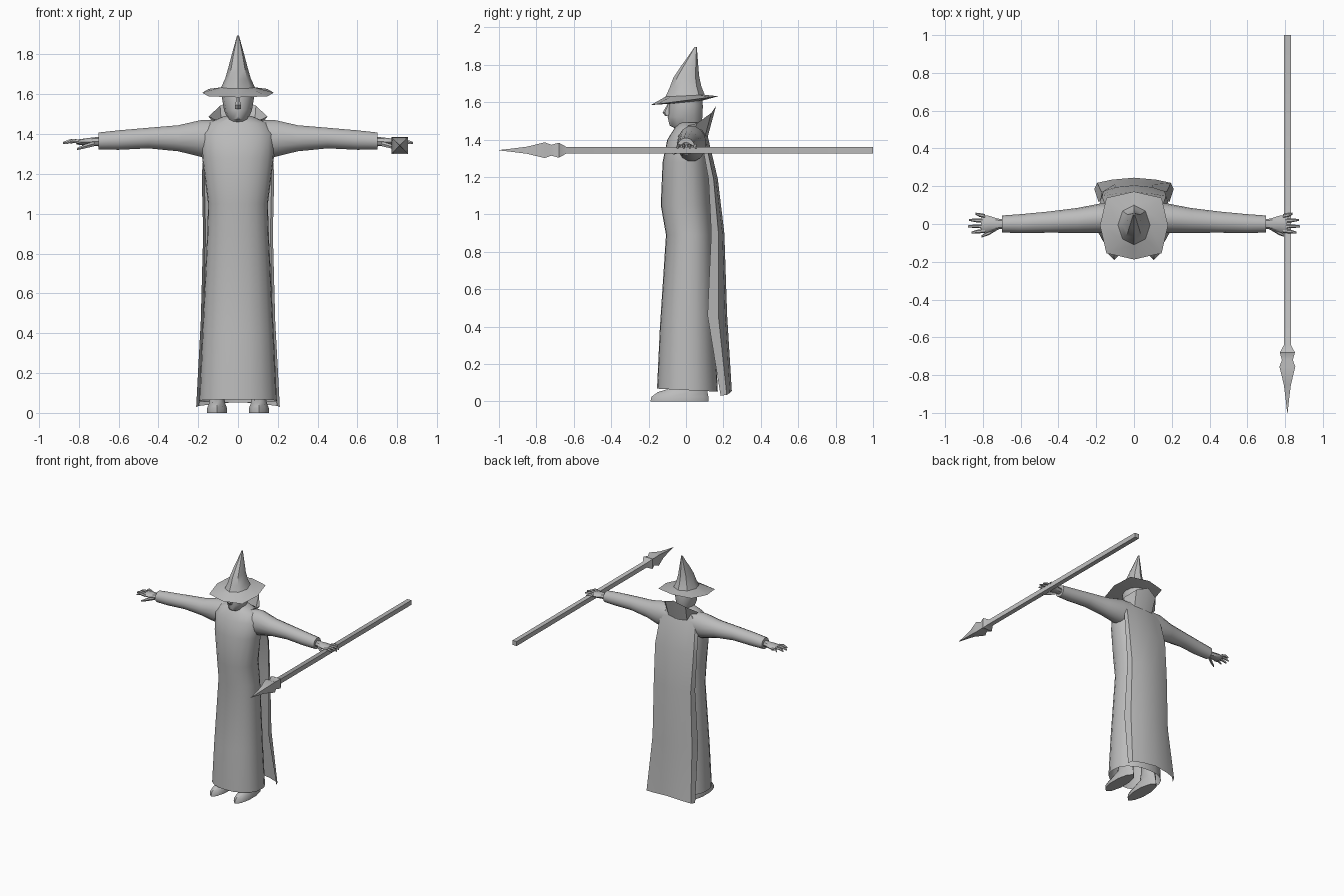
import bpy, bmesh, math

if "Cube" in bpy.data.objects:
    bpy.data.objects.remove(bpy.data.objects["Cube"])

grey = bpy.data.materials.new("plain grey")
grey.diffuse_color = (0.5, 0.5, 0.5, 1)
grey.use_nodes = True
grey.node_tree.nodes["Principled BSDF"].inputs["Base Color"].default_value = grey.diffuse_color


def build(name, rings, closed=True, cap_start=True, cap_end=True, angle=40):
    """Skin a list of equal-length point rows."""
    bm = bmesh.new()
    rows = [[bm.verts.new(p) for p in r] for r in rings]
    n = len(rows[0])
    for a, b in zip(rows, rows[1:]):
        for i in range(n if closed else n - 1):
            j = (i + 1) % n
            bm.faces.new((a[i], a[j], b[j], b[i]))
    if closed and cap_start:
        bm.faces.new(rows[0][::-1])
    if closed and cap_end:
        bm.faces.new(rows[-1])
    bmesh.ops.recalc_face_normals(bm, faces=bm.faces[:])
    me = bpy.data.meshes.new(name)
    bm.to_mesh(me)
    bm.free()
    me.materials.append(grey)
    ob = bpy.data.objects.new(name, me)
    bpy.context.collection.objects.link(ob)
    bpy.ops.object.select_all(action='DESELECT')
    ob.select_set(True)
    bpy.context.view_layer.objects.active = ob
    bpy.ops.object.shade_smooth_by_angle(angle=math.radians(angle))
    return ob


def oval(n, r1, r2, start=0.0, square=0.0):
    out = []
    for i in range(n):
        t = start + 2 * math.pi * i / n
        k = 1 + square * abs(math.sin(2 * t))
        out.append((r1 * k * math.cos(t), r2 * k * math.sin(t)))
    return out


def ring_z(z, rx, yf, yb, n=16, tilt=0, square=0):
    """Horizontal ring from front y to back y, tilted by height per y."""
    c, ry = (yf + yb) / 2, (yb - yf) / 2
    return [(x, c + y, z + tilt * y) for x, y in oval(n, rx, ry, math.pi / 2, square)]


def ring_x(x, y, z, ry, rz, n=10):
    return [(x, y + a, z + b) for a, b in oval(n, ry, rz)]


# Robe body, open at the hem
robe = [(.06, .195, -.155, .17), (.39, .18, -.14, .155), (.89, .155, -.107, .14),
        (1.05, .15, -.135, .13), (1.28, .18, -.125, .12), (1.40, .185, -.10, .11),
        (1.455, .15, -.065, .10), (1.49, .07, -.04, .075)]
build("robe", [ring_z(*r, n=20, tilt=-.05 if i == 0 else 0, square=.04)
               for i, r in enumerate(robe)], cap_start=False)

# Head, nose
head = [(1.40, .05, -.03, .06), (1.455, .045, -.05, .07), (1.475, .052, -.088, .078),
        (1.52, .07, -.098, .088), (1.58, .08, -.092, .09), (1.63, .075, -.085, .085)]
build("head", [ring_z(*r, n=12) for r in head])
build("nose", [ring_z(1.525, .016, -.11, -.08, 6), ring_z(1.545, .016, -.125, -.08, 6),
               ring_z(1.59, .008, -.098, -.08, 6)])

# Pointed hat with a bent tip
hat = [(1.60, .08, -.09, .09, .10), (1.608, .18, -.188, .172, .13), (1.634, .085, -.11, .10, .05),
       (1.68, .064, -.088, .082, .05), (1.735, .048, -.068, .07, .08),
       (1.79, .034, -.028, .066, 0), (1.84, .02, .008, .062, 0), (1.895, .005, .046, .058, 0)]
build("hat", [ring_z(z, rx, yf, yb, 8, t, .15 if i == 1 else 0)
              for i, (z, rx, yf, yb, t) in enumerate(hat)])


def mirrored_row(half):
    """Half row from outer edge to the centre, mirrored in x."""
    return [(-x, y, z) for x, y, z in half] + [p for p in half[-2::-1]]


# Cloak hanging at the back: height, half width, edge y, back y
cloak = [(1.47, .10, .06, .092), (1.41, .165, .08, .118), (1.19, .182, .12, .17),
         (.90, .175, .135, .205), (.46, .187, .115, .22), (.03, .21, .185, .245)]
rows = []
for z, w, ye, yb in cloak:
    lift = .025 if z < .1 else 0
    rows.append(mirrored_row([(w, ye, z), (w * .93, ye + .55 * (yb - ye), z + lift * .2),
                              (w * .55, yb - .01, z + lift * .6), (0, yb, z + lift)]))
build("cloak", rows, closed=False)

# Standing collar
build("collar", [
    mirrored_row([(.06, -.05, 1.42), (.11, .04, 1.44), (.08, .10, 1.41), (0, .115, 1.41)]),
    mirrored_row([(.07, -.055, 1.455), (.148, .06, 1.488), (.09, .135, 1.542), (0, .16, 1.578)]),
], closed=False, angle=20)

# Sleeves, hands, legs and shoes on both sides
sleeve = [(.08, .03, 1.385, .08, .085), (.18, .03, 1.378, .078, .096), (.30, .019, 1.379, .066, .067),
          (.45, .01, 1.380, .056, .053), (.60, .002, 1.370, .05, .05), (.70, 0, 1.365, .045, .044)]
palm = [(.67, 0, 1.363, .026, .026), (.72, 0, 1.362, .028, .022),
        (.77, 0, 1.36, .044, .018), (.81, 0, 1.36, .045, .012)]
fingers = [(.042, .055, .84), (.016, .022, .873), (-.012, -.012, .88), (-.036, -.045, .86)]
foot = [(0, .052, -.19, .12), (.025, .052, -.185, .12), (.05, .042, -.15, .115),
        (.08, .038, -.05, .11), (.14, .04, -.03, .09), (.45, .05, -.04, .09)]
for side, s in (("left", 1), ("right", -1)):
    build(side + "_sleeve", [ring_x(s * x, *r, n=14) for x, *r in sleeve])
    build(side + "_palm", [ring_x(s * x, *r, n=8) for x, *r in palm])
    for i, (y0, y1, x1) in enumerate(fingers):
        build(f"{side}_finger_{i + 1}", [
            ring_x(s * .79, y0, 1.36, .011, .011, 6),
            ring_x(s * (.8 + x1) / 2, (y0 + y1) / 2, 1.367, .010, .010, 6),
            ring_x(s * x1, y1, 1.355, .005, .006, 6)])
    build(side + "_thumb", [ring_x(s * .72, -.018, 1.352, .012, .014, 6),
                            ring_x(s * .77, -.048, 1.338, .012, .012, 6),
                            ring_x(s * .808, -.066, 1.325, .006, .006, 6)])
    build(side + "_shoe", [[(x + s * .105, y, z) for x, y, z in ring_z(*r, n=10)] for r in foot])

# Four-sided spear: y, half thickness
spear = [(1.0, .018), (-.64, .018), (-.68, .04), (-.72, .029), (-.755, .042),
         (-.85, .019), (-.92, .010), (-1.0, .001)]
build("spear", [[(.812 + a, y, 1.343 + b) for a, b in oval(4, r * 1.414, r * 1.414, math.pi / 4)]
                for y, r in spear])
